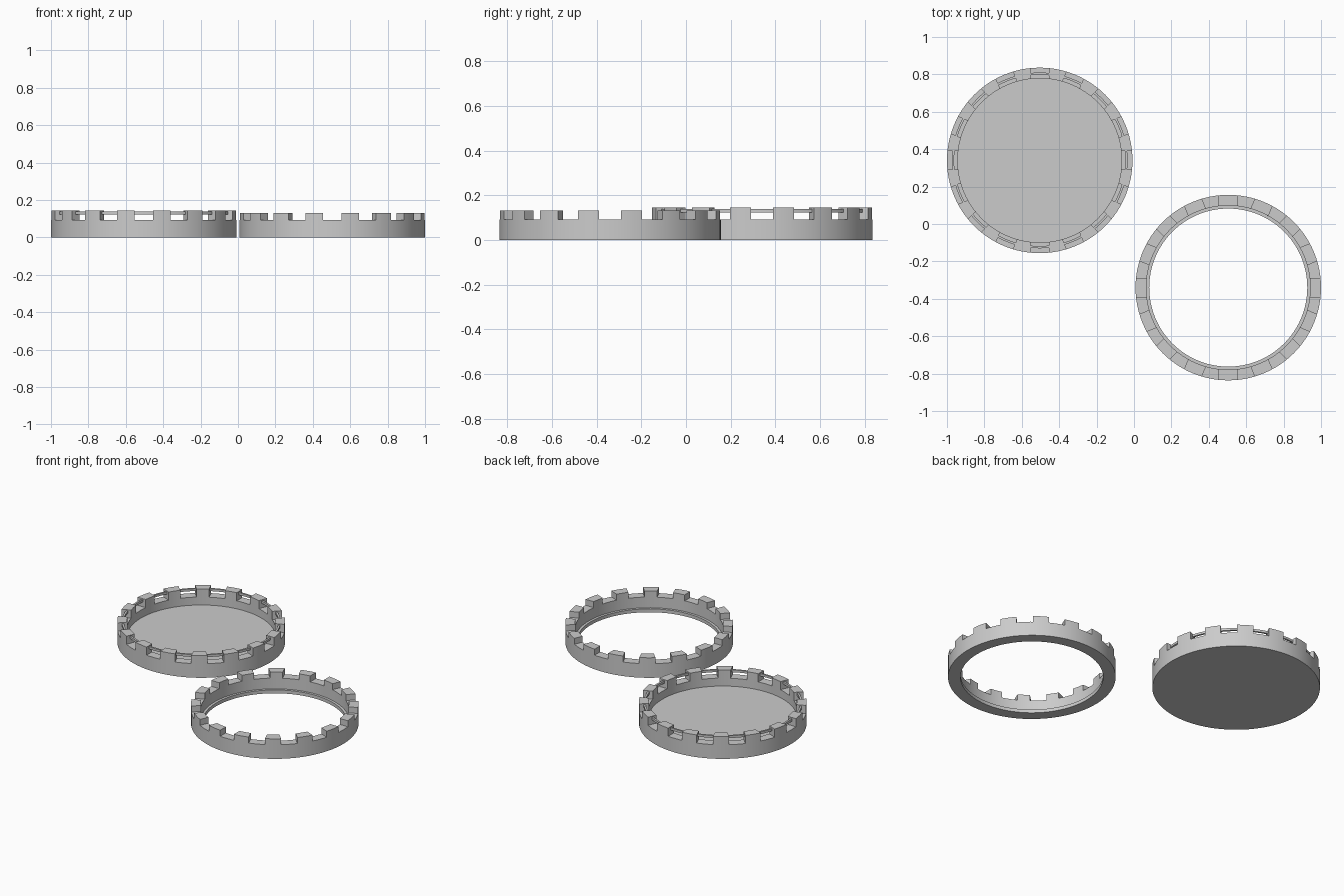
import bpy, bmesh, math
from mathutils import Matrix

if "Cube" in bpy.data.objects:
    bpy.data.objects.remove(bpy.data.objects["Cube"])

SEG = 96
NOTCHES = 16
OUTER = 0.496
INNER = 0.4385
NOTCH_Z = 0.092
NOTCH_W = 0.098

grey = bpy.data.materials.new("grey_plastic")
grey.diffuse_color = (0.6, 0.6, 0.6, 1)
grey.use_nodes = True
grey.node_tree.nodes["Principled BSDF"].inputs["Base Color"].default_value = grey.diffuse_color


def finish(name, bm, loc):
    bmesh.ops.recalc_face_normals(bm, faces=bm.faces)
    me = bpy.data.meshes.new(name)
    bm.to_mesh(me)
    bm.free()
    ob = bpy.data.objects.new(name, me)
    bpy.context.collection.objects.link(ob)
    ob.location = loc
    me.materials.append(grey)
    return ob


def lathe(name, profile, loc, closed=True):
    """Revolve (radius, z) points; an open profile is capped at both ends."""
    bm = bmesh.new()
    rings = []
    for r, z in profile:
        rings.append([bm.verts.new((r * math.cos(2 * math.pi * i / SEG),
                                    r * math.sin(2 * math.pi * i / SEG), z))
                      for i in range(SEG)])
    count = len(rings) if closed else len(rings) - 1
    for k in range(count):
        a, b = rings[k], rings[(k + 1) % len(rings)]
        for i in range(SEG):
            j = (i + 1) % SEG
            bm.faces.new((a[i], a[j], b[j], b[i]))
    if not closed:
        bm.faces.new(rings[0])
        bm.faces.new(rings[-1])
    return finish(name, bm, loc)


def cut_notches(ob):
    """Cut evenly spaced square notches down from the top of the rim."""
    bm = bmesh.new()
    for i in range(NOTCHES):
        m = (Matrix.Rotation(2 * math.pi * i / NOTCHES, 4, 'Z')
             @ Matrix.Translation((0.47, 0, NOTCH_Z + 0.1))
             @ Matrix.Diagonal((0.12, NOTCH_W, 0.2, 1)))
        bmesh.ops.create_cube(bm, size=1, matrix=m)
    cutter = finish("notch_cutter", bm, ob.location)
    cutter.hide_render = True
    mod = ob.modifiers.new("notches", 'BOOLEAN')
    mod.operation = 'DIFFERENCE'
    mod.solver = 'EXACT'
    mod.object = cutter
    bpy.context.view_layer.objects.active = ob
    bpy.ops.object.modifier_apply(modifier=mod.name)
    bpy.data.objects.remove(cutter)


def smooth(ob):
    bpy.ops.object.select_all(action='DESELECT')
    ob.select_set(True)
    bpy.context.view_layer.objects.active = ob
    bpy.ops.object.shade_smooth_by_angle(angle=math.radians(30))


# Shallow dish with a solid floor and a notched rim
dish_at = (-0.504, 0.34, 0)
dish = lathe("dish", [(OUTER, 0), (OUTER, 0.145), (INNER, 0.145), (INNER, 0.04)],
             dish_at, closed=False)
cut_notches(dish)
smooth(dish)

# Thin hoop bridging the dish notches
hoop = lathe("dish_hoop", [(0.458, 0.123), (0.47, 0.123), (0.47, 0.138), (0.458, 0.138)],
             dish_at)
smooth(hoop)

# Open ring with a notched rim and a small inner lip at the bottom
ring = lathe("open_ring", [(OUTER, 0), (OUTER, 0.131), (INNER, 0.131), (INNER, 0.022),
                           (0.4225, 0.022), (0.4225, 0)], (0.504, -0.34, 0))
cut_notches(ring)
smooth(ring)
